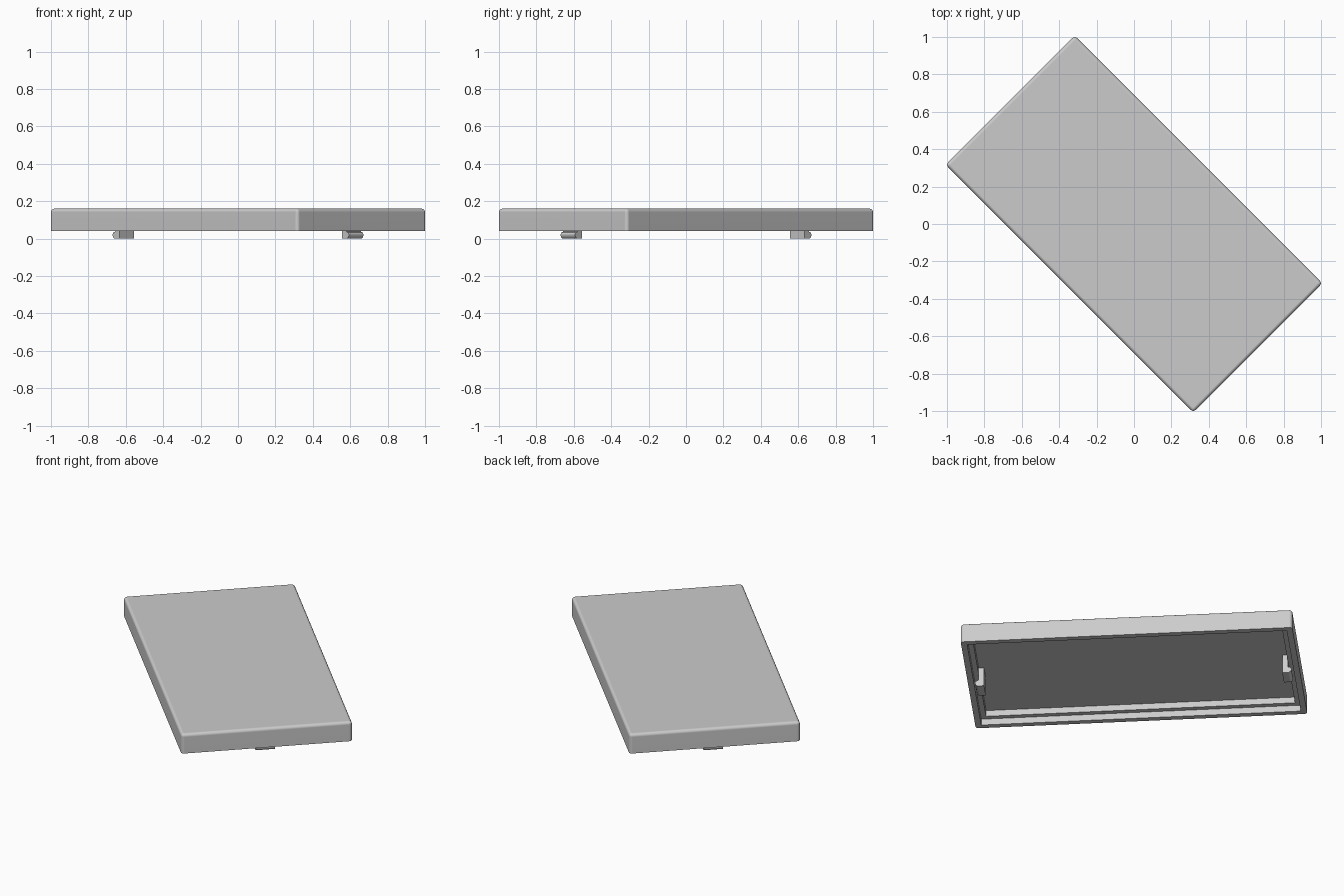
import bpy, bmesh, math

old = bpy.data.objects.get("Cube")
if old:
    bpy.data.objects.remove(old, do_unlink=True)

HALF_X, HALF_Y = 0.936, 0.488       # half length and half width
RIM_Z, TOP_Z = 0.04, 0.16
LEDGE_Z, CEILING_Z = 0.078, 0.115
RADIUS = 0.018
TURN = math.radians(-45)            # the cover lies diagonally

grey = bpy.data.materials.new("plain grey plastic")
grey.use_nodes = True
COLOUR = (0.6, 0.6, 0.6, 1)
grey.diffuse_color = COLOUR
grey.node_tree.nodes["Principled BSDF"].inputs["Base Color"].default_value = COLOUR


def finish(name, bm):
    bmesh.ops.recalc_face_normals(bm, faces=bm.faces)
    mesh = bpy.data.meshes.new(name)
    bm.to_mesh(mesh)
    bm.free()
    obj = bpy.data.objects.new(name, mesh)
    obj.rotation_euler.z = TURN
    mesh.materials.append(grey)
    bpy.context.collection.objects.link(obj)
    return obj


def activate(obj):
    bpy.ops.object.select_all(action='DESELECT')
    obj.select_set(True)
    bpy.context.view_layer.objects.active = obj


def block(name, hx, hy, z0, z1, radius=0):
    bm = bmesh.new()
    bmesh.ops.create_cube(bm, size=2)
    for v in bm.verts:
        v.co = (v.co.x * hx, v.co.y * hy, z1 if v.co.z > 0 else z0)
    if radius:
        # round every edge except those of the open underside
        edges = [e for e in bm.edges if max(v.co.z for v in e.verts) > z0 + 0.001]
        bmesh.ops.bevel(bm, geom=edges, offset=radius, segments=4,
                        profile=0.5, affect='EDGES')
    return finish(name, bm)


# Rounded cover, hollowed from below in two steps
cover = block("cover_shell", HALF_X, HALF_Y, RIM_Z, TOP_Z, RADIUS)
for wall, depth in ((0.034, LEDGE_Z), (0.064, CEILING_Z)):
    cutter = block("hollow_cutter", HALF_X - wall, HALF_Y - wall, -0.02, depth)
    cutter.hide_render = True
    activate(cover)
    cut = cover.modifiers.new("hollow", 'BOOLEAN')
    cut.operation = 'DIFFERENCE'
    cut.solver = 'EXACT'
    cut.object = cutter
    bpy.ops.object.modifier_apply(modifier=cut.name)
    bpy.data.objects.remove(cutter, do_unlink=True)

activate(cover)
bpy.ops.object.shade_smooth_by_angle(angle=math.radians(30))
weighted = cover.modifiers.new("flat_face_shading", 'WEIGHTED_NORMAL')
weighted.keep_sharp = True

# Snap clips: a stem with an outward hook, one at each short end
CLIP_PROFILE = [(0.842, 0.118), (0.842, 0), (0.878, 0), (0.888, 0.006),
                (0.893, 0.016), (0.893, 0.024), (0.888, 0.032), (0.874, 0.037),
                (0.874, 0.118)]
CLIP_HALF = 0.055
for name, side in (("front_clip", 1), ("back_clip", -1)):
    bm = bmesh.new()
    face = bm.faces.new([bm.verts.new((side * x, -CLIP_HALF, z))
                         for x, z in CLIP_PROFILE])
    grown = bmesh.ops.extrude_face_region(bm, geom=[face])
    moved = [v for v in grown["geom"] if isinstance(v, bmesh.types.BMVert)]
    bmesh.ops.translate(bm, verts=moved, vec=(0, 2 * CLIP_HALF, 0))
    finish(name, bm)
